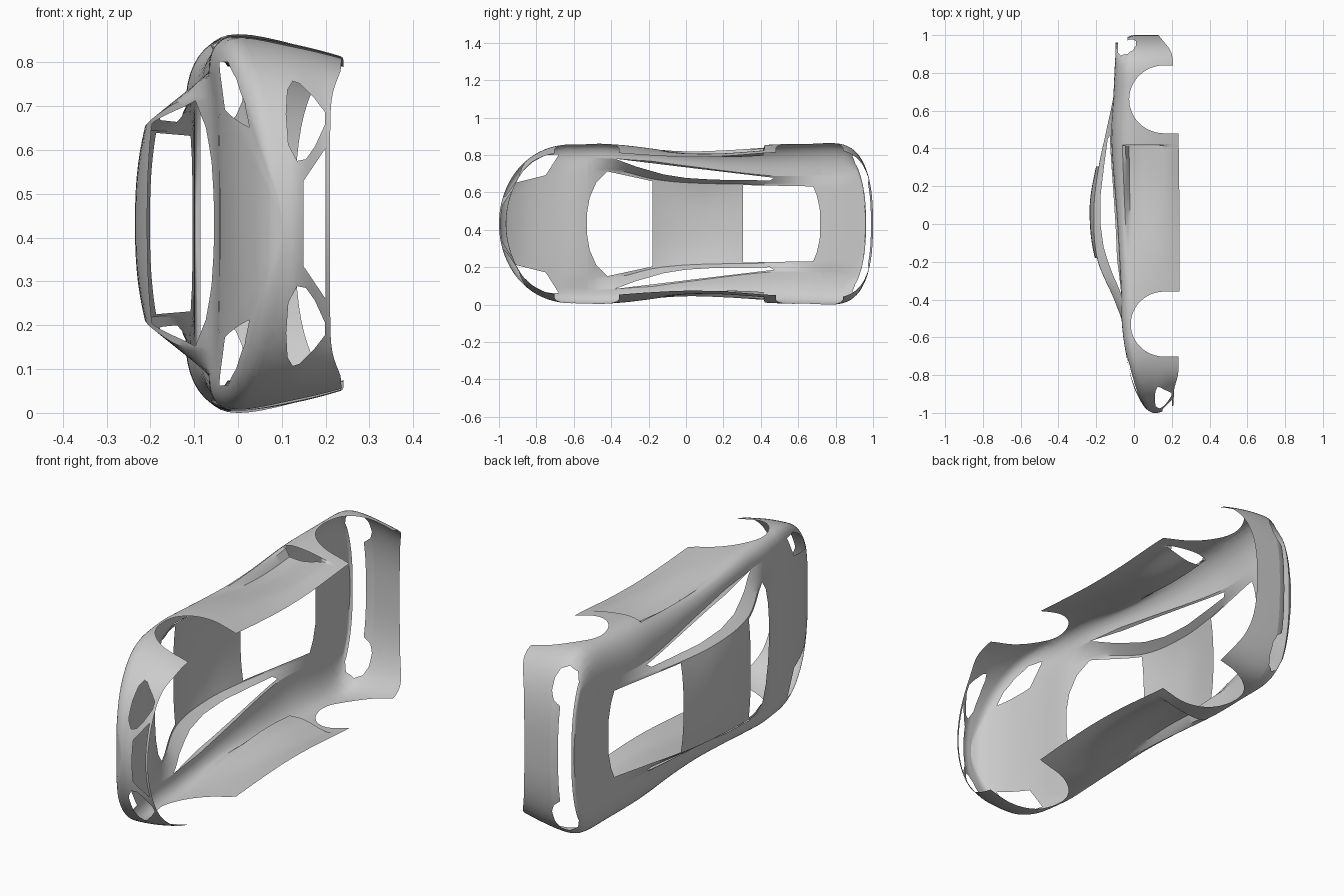
import bpy, bmesh
from math import sin, cos, pi
from mathutils import Vector
from mathutils.geometry import intersect_point_tri_2d

if "Cube" in bpy.data.objects:
    bpy.data.objects.remove(bpy.data.objects["Cube"])

MID = 0.432   # centre plane of the body (it lies on its side, roof towards -x)


def curve(*pts):
    """Smooth interpolation through (y, value) points."""
    def f(y):
        if y <= pts[0][0]:
            return pts[0][1]
        for i in range(len(pts) - 1):
            (a, p), (b, q) = pts[i], pts[i + 1]
            if y <= b:
                def slope(k):
                    lo, hi = pts[max(k - 1, 0)], pts[min(k + 1, len(pts) - 1)]
                    return (hi[1] - lo[1]) / (hi[0] - lo[0])
                d = b - a
                t = (y - a) / d
                return (p * (1 + 2 * t) * (1 - t) ** 2 + d * slope(i) * t * (1 - t) ** 2
                        + q * t * t * (3 - 2 * t) + d * slope(i + 1) * t * t * (t - 1))
        return pts[-1][1]
    return f


def smooth(a, b, v):
    t = max(0, min(1, (v - a) / (b - a)))
    return t * t * (3 - 2 * t)


# Guide curves along the car: half widths and heights
flank = curve((-.6, .425), (-.45, .428), (-.2, .41), (0, .4), (.2, .404), (.45, .423), (.75, .432))
edge_h = curve((-1, -.1), (-.9, -.06), (-.75, -.02), (-.5, 0), (1, 0))
roof_h = curve((-1, -.1), (-.985, -.072), (-.95, -.042), (-.85, .005), (-.7, .038), (-.53, .055), (-.4, .11),
               (-.18, .207), (.08, .235), (.3, .202), (.5, .15), (.72, .103), (1, .098))
rail_h = curve((-1, -.1), (-.985, -.072), (-.95, -.043), (-.85, .002), (-.7, .04), (-.53, .06), (-.4, .105),
               (-.18, .195), (.08, .212), (.3, .187), (.5, .145), (.72, .103), (1, .098))
belt_h = curve((-1, -.1), (-.985, -.074), (-.95, -.046), (-.85, -.003), (-.7, .04), (-.53, .064), (-.38, .067),
               (0, .087), (.46, .12), (.7, .108), (1, .095))
rail_w = curve((-.6, .3), (-.42, .3), (-.18, .24), (0, .22), (.3, .212), (.7, .21), (1, .22))
belt_w = curve((-.6, .37), (-.38, .36), (0, .31), (.46, .257), (.7, .26), (1, .28))
floor_h = curve((-1, -.21), (-.9, -.213), (-.78, -.235), (.5, -.235), (.7, -.205), (.9, -.2), (1, -.13))


def width(y):
    if y < -.6:
        return .425 * max(0, 1 - ((-.6 - y) / .4) ** 2.2) ** .5
    if y > .75:
        return .432 * max(0, 1 - ((y - .75) / .25) ** 3) ** .4
    return flank(y)


NR, NS, NH, NW = 8, 6, 10, 14      # roof, glasshouse, shoulder, wall strips


def section(y):
    """Half cross-section from the centre line over the shoulder to the sill."""
    W, E = width(y), edge_h(y)
    rw, bw = min(rail_w(y), .66 * W), min(belt_w(y), .82 * W)
    rc, rh, bh, fl = roof_h(y), rail_h(y), belt_h(y), floor_h(y)
    pts = [(rw * i / NR, rc + (rh - rc) * (i / NR) ** 2.5) for i in range(NR)]
    pts += [(rw + (bw - rw) * i / NS, rh + (bh - rh) * i / NS) for i in range(NS)]
    for i in range(NH):
        a = pi / 2 * i / NH
        pts.append((bw + (W - bw) * sin(a) ** .85, E + (bh - E) * cos(a) ** .85))
    for i in range(NW + 1):
        h = E + (fl - E) * i / NW
        pts.append((W * (1 - .1 * (max(0, E - h) / .235) ** 1.7), h))
    out = []
    for j, (w, h) in enumerate(pts):
        # side scoop pressed into the door, tucked nose and tail
        scoop = 0
        if j > NR + NS and y < .417:
            scoop = .055 * smooth(-.35, .41, y) * smooth(.055, .02, h) * smooth(-.2, -.02, h)
        yy = y - .04 * smooth(.8, 1, y) * smooth(0, .1, h) + .04 * smooth(-.75, -1, y) * smooth(-.12, -.22, h)
        out.append((Vector((-h, yy, w - scoop)), scoop))
    return out


ys = [-.6 - .4 * cos(pi / 2 * i / 24) for i in range(24)]
ys += [-.6 + 1.35 * i / 54 for i in range(54)]
ys += [.75 + .25 * sin(pi / 2 * i / 20) for i in range(21)]
ys = sorted([y for y in ys if abs(y - .417) > .008] + [.415, .419])

PARTS = ["hood", "roof", "rear_deck", "side_panel", "front_bumper", "rear_bumper"]


def part_of(y, j):
    if j >= NR + NS + NH:
        return 4 if y < -.53 else 5 if y > .66 else 3
    if y < -.53:
        return 0
    if y > .72:
        return 2
    return 1 if j < NR + NS else 3


# Half body shell
bm = bmesh.new()
tag = bm.faces.layers.int.new("part")
grid = [section(y) for y in ys]
verts = [[bm.verts.new(p) for p, s in row] for row in grid]
for i in range(len(ys) - 1):
    for j in range(len(grid[0]) - 1):
        if ys[i] == .415 and max(grid[i][j][1], grid[i][j + 1][1]) > .02:
            continue                      # open mouth of the side intake
        f = bm.faces.new((verts[i][j], verts[i + 1][j], verts[i + 1][j + 1], verts[i][j + 1]))
        f[tag] = part_of((ys[i] + ys[i + 1]) / 2, j)
bmesh.ops.remove_doubles(bm, verts=bm.verts, dist=.0004)


def inside(p, poly):
    hit = False
    for (ax, ay), (bx, by) in zip(poly, poly[1:] + poly[:1]):
        if (ay > p[1]) != (by > p[1]) and p[0] < (bx - ax) * (p[1] - ay) / (by - ay) + ax:
            hit = not hit
    return hit


def cut(poly, axes, keep):
    """Cut a polygonal opening, projected along the remaining axis."""
    u, v = axes
    lo = [min(p[k] for p in poly) - .03 for k in (0, 1)]
    hi = [max(p[k] for p in poly) + .03 for k in (0, 1)]

    def near():
        for f in bm.faces:
            c = f.calc_center_median()
            if keep(c) and lo[0] < c[u] < hi[0] and lo[1] < c[v] < hi[1]:
                yield f, c
    for a, b in zip(poly, poly[1:] + poly[:1]):
        n, o = Vector((0, 0, 0)), Vector((0, 0, 0))
        n[u], n[v], o[u], o[v] = b[1] - a[1], a[0] - b[0], a[0], a[1]
        faces = [f for f, c in near()]
        geom = faces + list({e for f in faces for e in f.edges}) + list({w for f in faces for w in f.verts})
        bmesh.ops.bisect_plane(bm, geom=geom, plane_co=o, plane_no=n.normalized(), dist=1e-5)
    dead = [f for f, c in near() if inside((c[u], c[v]), poly)]
    bmesh.ops.delete(bm, geom=dead, context='FACES')


X, Y, Z = 0, 1, 2
# Windscreen, rear window, side window, headlamp (seen in plan)
cut([(-.53, -.1), (-.53, .05), (-.515, .14), (-.48, .22), (-.42, .28), (-.18, .228), (-.178, -.1)],
    (Y, Z), lambda c: c.x < 0)
cut([(.305, -.1), (.305, .207), (.68, .2), (.7, .15), (.715, .08), (.72, -.1)], (Y, Z), lambda c: c.x < 0)
cut([(-.38, .348), (-.27, .307), (-.12, .264), (0, .245), (.15, .236), (.45, .232), (.47, .246), (0, .302)],
    (Y, Z), lambda c: c.x < 0)
cut([(-.91, .22), (-.75, .26), (-.68, .37), (-.75, .368), (-.82, .33), (-.88, .275)],
    (Y, Z), lambda c: c.x < .07)
# Wheel arches (seen from the side)
for yc, r in ((-.53, .172), (.66, .18)):
    arc = [(.16 - r * 1.03 * sin(pi * k / 24), yc - r * cos(pi * k / 24)) for k in range(25)]
    cut(arc + [(.3, yc + r), (.3, yc - r)], (X, Y), lambda c: c.z > .2)
# Front intakes and grille, rear lamp slot (seen from the ends)
cut([(.135, .143), (.115, .18), (.11, .25), (.113, .305), (.125, .325), (.14, .32), (.175, .285),
     (.198, .255), (.198, .225), (.175, .175), (.155, .147)], (X, Z), lambda c: c.y < -.72)
cut([(.15, -.1), (.15, .098), (.2, .172), (.2, -.1)], (X, Z), lambda c: c.y < -.8)
cut([(-.085, -.1), (-.085, .32), (-.07, .36), (-.035, .382), (-.005, .37), (.01, .335), (.01, .28),
     (-.005, .245), (-.035, .22), (-.035, -.1)], (X, Z), lambda c: c.y > .82)

# Split the shell into named panels, mirrored across the centre plane
for k, name in enumerate(PARTS):
    pb = bm.copy()
    lay = pb.faces.layers.int["part"]
    bmesh.ops.delete(pb, geom=[f for f in pb.faces if f[lay] != k], context='FACES')
    bmesh.ops.recalc_face_normals(pb, faces=pb.faces)
    me = bpy.data.meshes.new(name)
    pb.to_mesh(me)
    pb.free()
    ob = bpy.data.objects.new(name, me)
    bpy.context.collection.objects.link(ob)
    ob.location.z = MID
    mod = ob.modifiers.new("mirror", 'MIRROR')
    mod.use_axis = (False, False, True)
    mod.merge_threshold = .0005
    for o in bpy.context.selected_objects:
        o.select_set(False)
    ob.select_set(True)
    bpy.context.view_layer.objects.active = ob
    bpy.ops.object.shade_smooth_by_angle(angle=.6)
bm.free()
